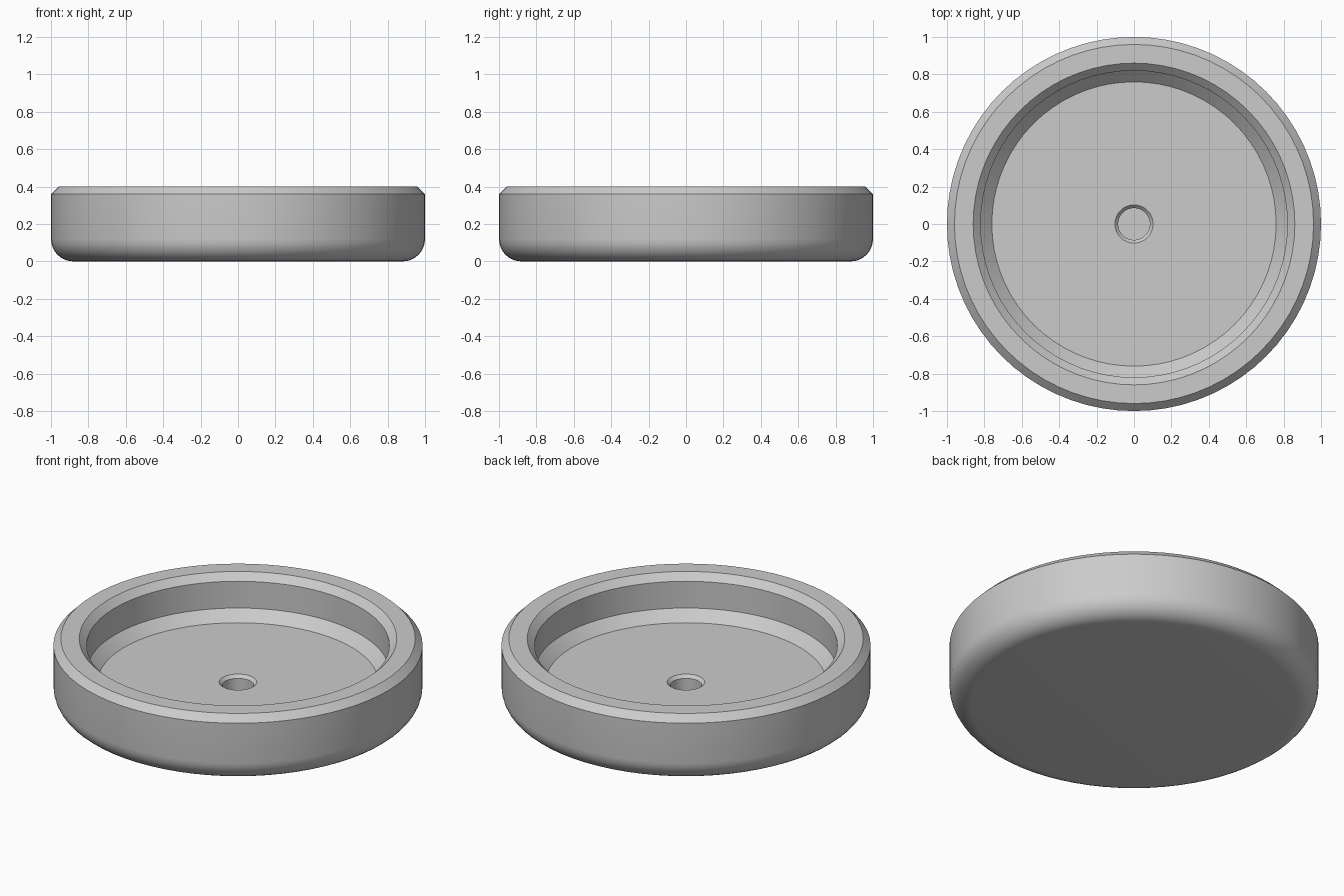
import bpy, bmesh, math
from mathutils import Matrix

if "Cube" in bpy.data.objects:
    bpy.data.objects.remove(bpy.data.objects["Cube"])

SEGMENTS = 72
FILLET = 0.12

# Half section of the dish, from the underside round to the centre hole
profile = [(1 - FILLET + FILLET * math.sin(a), FILLET - FILLET * math.cos(a))
           for a in (math.radians(90 * i / 8) for i in range(9))]
profile += [(1.0, 0.36), (0.96, 0.40),      # outer wall and chamfer
            (0.86, 0.40), (0.82, 0.36),     # rim and inner chamfer
            (0.82, 0.20), (0.76, 0.14),     # recess wall and sloped foot
            (0.102, 0.14), (0.085, 0.122),  # floor and hole chamfer
            (0.085, 0.04)]                  # blind hole

# Revolve the section into rings, cap the underside and the hole floor
bm = bmesh.new()
rings = []
for r, z in profile:
    rings.append([bm.verts.new((r * math.cos(t), r * math.sin(t), z))
                  for t in (2 * math.pi * i / SEGMENTS for i in range(SEGMENTS))])
for lower, upper in zip(rings, rings[1:]):
    for i in range(SEGMENTS):
        j = (i + 1) % SEGMENTS
        bm.faces.new((lower[i], lower[j], upper[j], upper[i]))
bm.faces.new(rings[0][::-1])
bm.faces.new(rings[-1])
bmesh.ops.recalc_face_normals(bm, faces=bm.faces)

mesh = bpy.data.meshes.new("round_dish")
bm.to_mesh(mesh)
bm.free()
dish = bpy.data.objects.new("round_dish", mesh)
bpy.context.collection.objects.link(dish)

# Plain grey finish
grey = bpy.data.materials.new("light_grey")
grey.diffuse_color = (0.6, 0.6, 0.6, 1)
grey.use_nodes = True
grey.node_tree.nodes["Principled BSDF"].inputs["Base Color"].default_value = grey.diffuse_color
mesh.materials.append(grey)

# Smooth round walls, crisp chamfer edges
bpy.context.view_layer.objects.active = dish
dish.select_set(True)
bpy.ops.object.shade_smooth_by_angle(angle=math.radians(30))
